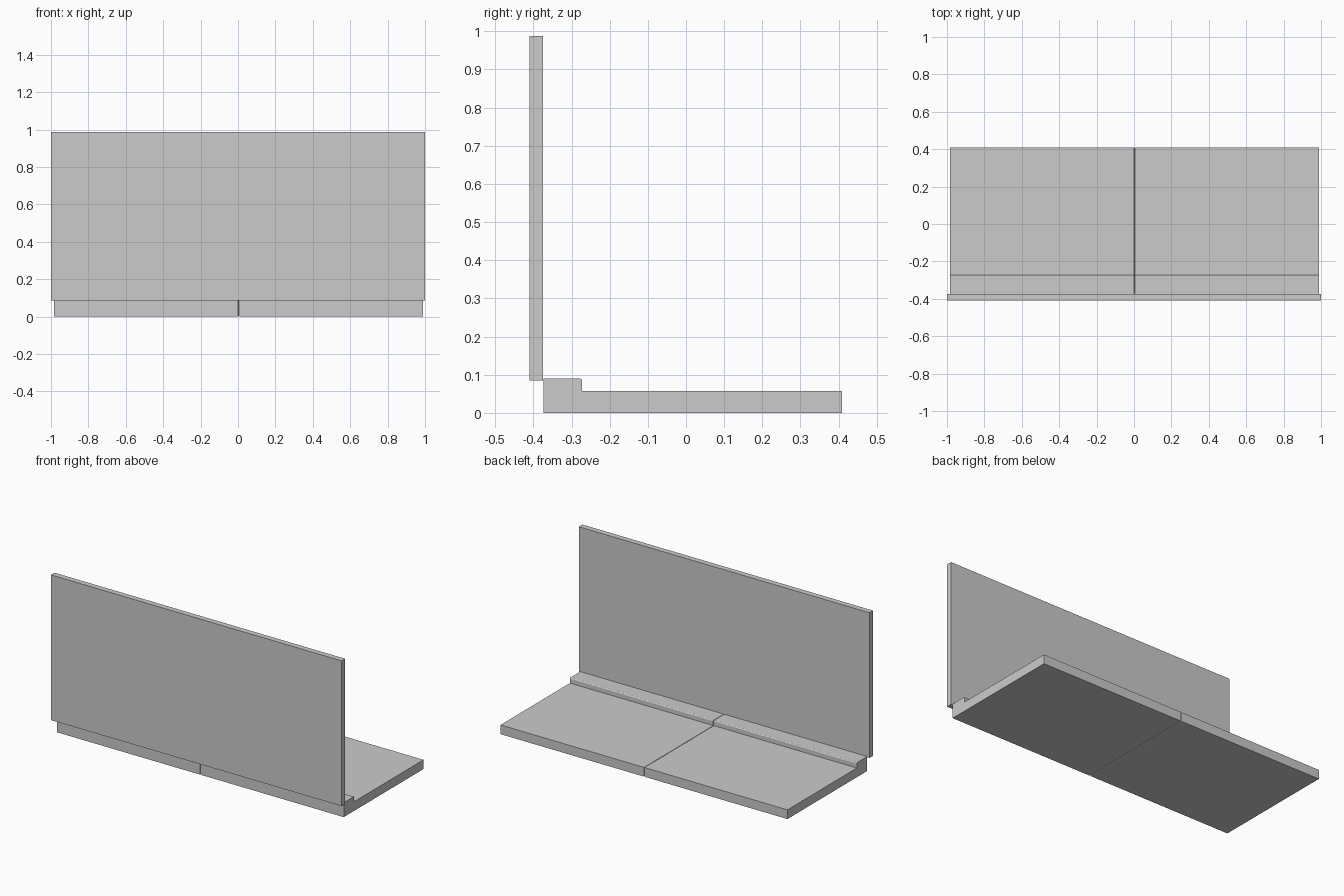
import bpy, bmesh, math

if "Cube" in bpy.data.objects:
    bpy.data.objects.remove(bpy.data.objects["Cube"])

SEAM = 0.0025          # x of the joint between the two base halves
HALF = 0.987           # length of each half


def finish(bm, name):
    bmesh.ops.recalc_face_normals(bm, faces=bm.faces)
    me = bpy.data.meshes.new(name)
    bm.to_mesh(me)
    bm.free()
    ob = bpy.data.objects.new(name, me)
    bpy.context.collection.objects.link(ob)
    return ob


# Stepped cross-section (y, z) with a softly rounded step corner
r, cy, cz = 0.006, -0.278, 0.084
profile = [(-0.374, 0), (0.409, 0), (0.409, 0.0575), (-0.272, 0.0575)]
profile += [(cy + r * math.cos(a), cz + r * math.sin(a))
            for a in (i * math.pi / 6 for i in range(4))]
profile += [(-0.374, 0.09)]


def base_half(name, side):
    bm = bmesh.new()
    cap = bm.faces.new([bm.verts.new((SEAM, y, z)) for y, z in profile])
    ext = bmesh.ops.extrude_face_region(bm, geom=[cap], use_keep_orig=True)
    for v in ext["geom"]:
        if isinstance(v, bmesh.types.BMVert):
            v.co.x += side * HALF
    bmesh.ops.recalc_face_normals(bm, faces=bm.faces)
    # Eased edges around the joint
    edges = [e for e in bm.edges
             if all(abs(v.co.x - SEAM) < 1e-5 for v in e.verts)]
    bmesh.ops.bevel(bm, geom=edges, offset=0.006, segments=2, profile=0.5,
                    affect='EDGES', clamp_overlap=True)
    return finish(bm, name)


base_half("base_left", -1)
base_half("base_right", 1)

# Upright panel fixed to the front of the raised lip
bm = bmesh.new()
bmesh.ops.create_cube(bm, size=1)
for v in bm.verts:
    v.co.x *= 2.0
    v.co.y = -0.3925 + v.co.y * 0.035 + 0.0005
    v.co.z = 0.5365 + v.co.z * 0.903
finish(bm, "upright_panel")
